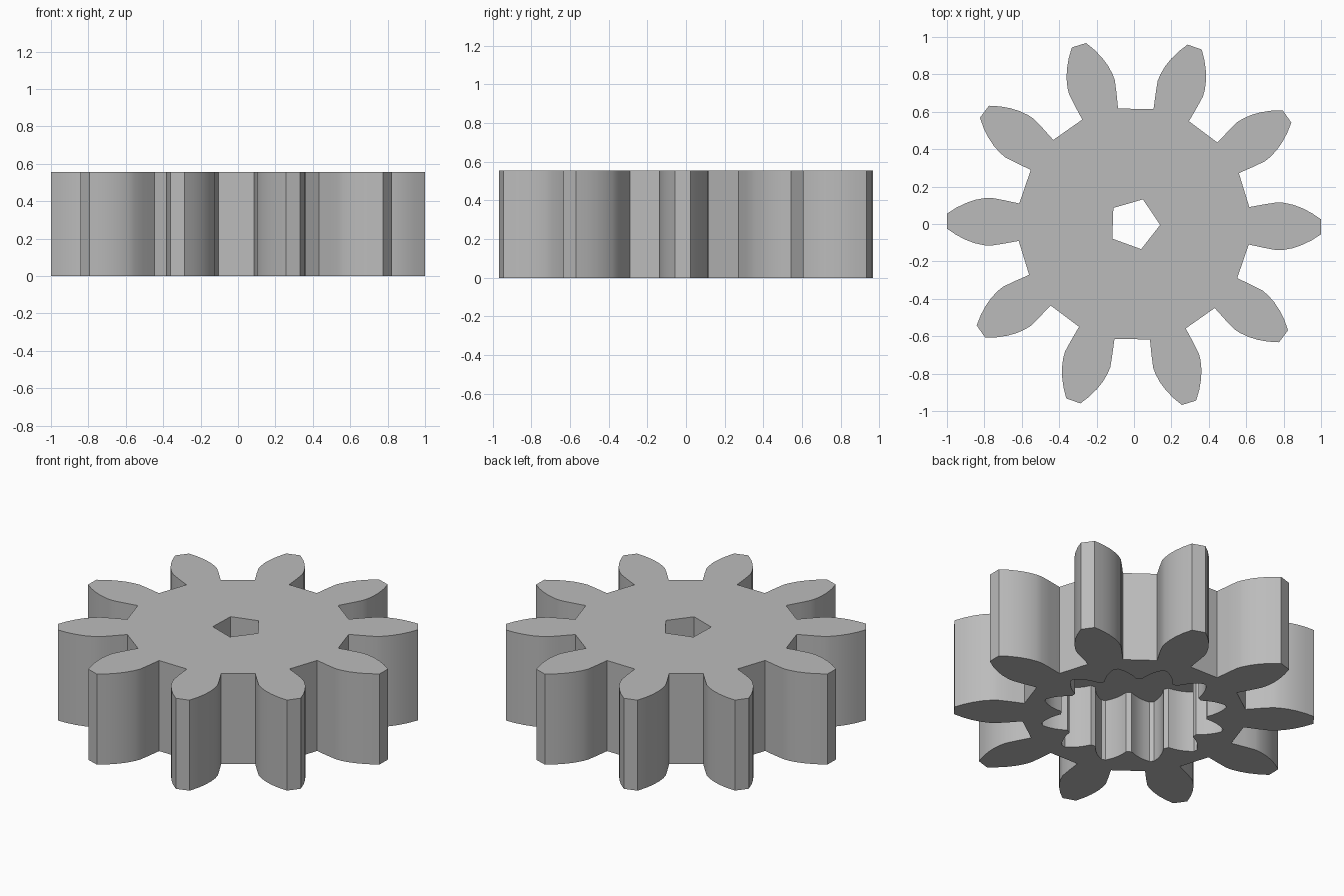
import bpy
import bmesh
from math import radians, cos, sin, hypot, atan2, pi

cube = bpy.data.objects.get("Cube")
if cube:
    bpy.data.objects.remove(cube, do_unlink=True)

HEIGHT = 0.555
POCKET_DEPTH = 0.38


def polar(r, a):
    return (r * cos(a), r * sin(a))


def toothed_outline(teeth, flank, phase):
    """Repeat a mirrored flank, given as (distance out, half width), around a circle."""
    one = [(x, -w) for x, w in flank] + [(x, w) for x, w in reversed(flank)]
    return [polar(hypot(x, y), atan2(y, x) + phase + 2 * pi * i / teeth)
            for i in range(teeth) for x, y in one]


# Outlines of the gear, the toothed socket beneath and the shaft hole
gear = toothed_outline(10, [(0.615, 0.10), (0.70, 0.117), (0.765, 0.128), (0.80, 0.126),
                            (0.85, 0.116), (0.90, 0.098), (0.95, 0.073), (1.0, 0.04)],
                       radians(-0.9))
socket = toothed_outline(12, [(0.395, 0.09), (0.43, 0.078), (0.465, 0.06),
                              (0.495, 0.038), (0.52, 0.012)], radians(9))
hole = [polar(0.14, radians(-2) + 2 * pi * i / 5) for i in range(5)]

bm = bmesh.new()


def ring(points, z):
    verts = [bm.verts.new((x, y, z)) for x, y in points]
    edges = [bm.edges.new((verts[i - 1], verts[i])) for i in range(len(verts))]
    return verts, edges


def wall(points, z0, z1):
    """Vertical wall following an outline; returns its lower and upper edges."""
    low, low_edges = ring(points, z0)
    high, high_edges = ring(points, z1)
    for i in range(len(low)):
        bm.faces.new((low[i - 1], low[i], high[i], high[i - 1]))
    return low_edges, high_edges


# Walls, then the three flat faces that join them
gear_low, gear_high = wall(gear, 0, HEIGHT)
socket_low, socket_high = wall(socket, 0, POCKET_DEPTH)
hole_low, hole_high = wall(hole, POCKET_DEPTH, HEIGHT)
for edges in (gear_low + socket_low, socket_high + hole_low, gear_high + hole_high):
    bmesh.ops.triangle_fill(bm, edges=edges, use_beauty=True, use_dissolve=False)
bmesh.ops.recalc_face_normals(bm, faces=bm.faces[:])

mesh = bpy.data.meshes.new("gear_wheel")
bm.to_mesh(mesh)
bm.free()

# Plain grey finish
grey = bpy.data.materials.new("grey")
grey.use_nodes = True
colour = (0.5, 0.5, 0.5, 1)
grey.diffuse_color = colour
grey.node_tree.nodes["Principled BSDF"].inputs["Base Color"].default_value = colour
mesh.materials.append(grey)

wheel = bpy.data.objects.new("gear_wheel", mesh)
bpy.context.collection.objects.link(wheel)
bpy.ops.object.select_all(action='DESELECT')
wheel.select_set(True)
bpy.context.view_layer.objects.active = wheel
bpy.ops.object.shade_smooth_by_angle(angle=radians(28))
